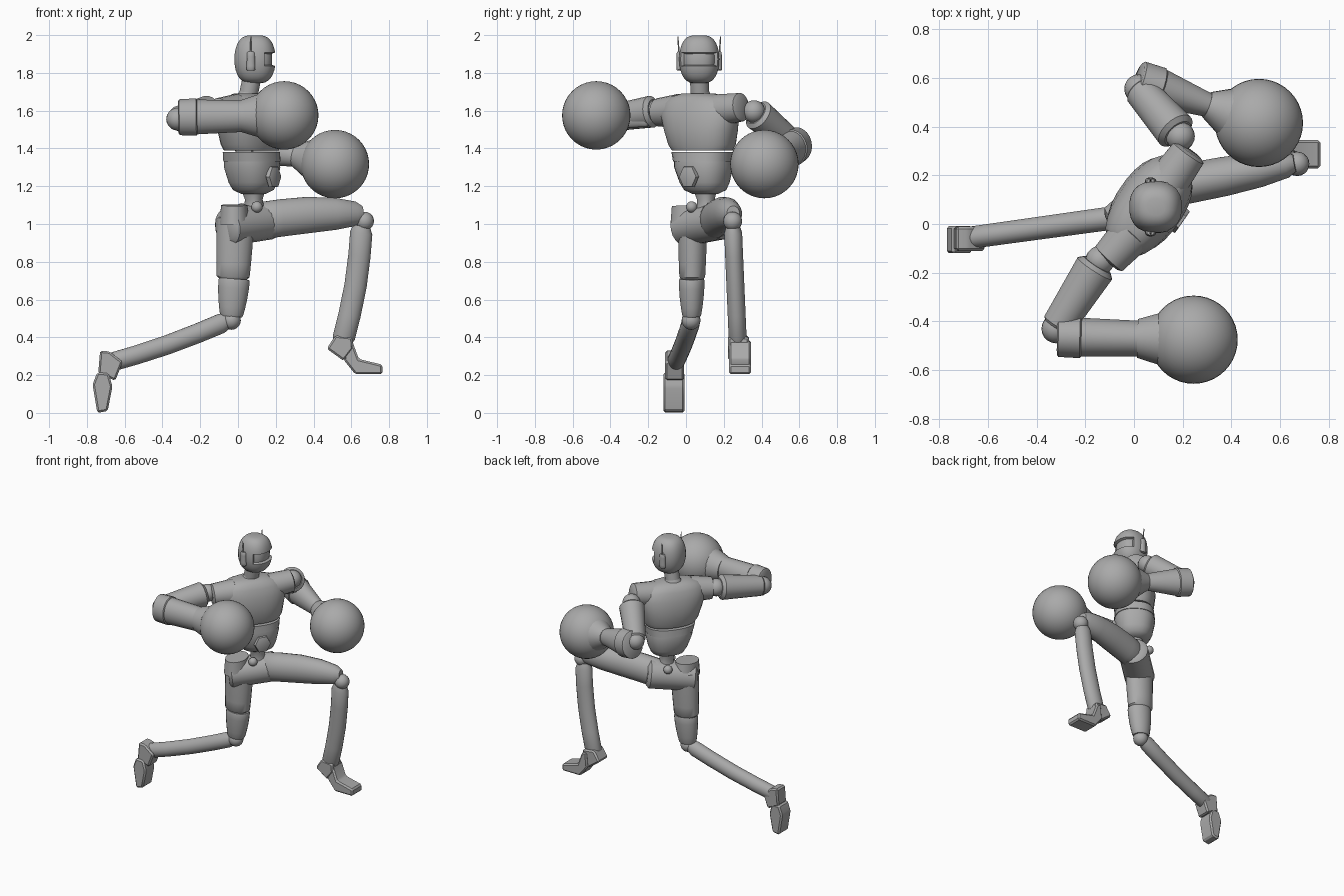
import bpy, bmesh
from math import cos, sin, pi, radians, copysign
from mathutils import Vector

cube = bpy.data.objects.get("Cube")
if cube:
    bpy.data.objects.remove(cube, do_unlink=True)

grey = bpy.data.materials.new("plain_grey")
grey.use_nodes = True
grey.diffuse_color = (.4, .4, .4, 1)
shader = grey.node_tree.nodes["Principled BSDF"]
shader.inputs["Base Color"].default_value = grey.diffuse_color

ACROSS = Vector((1, 0, 0))
UP = Vector((0, 0, 1))
SHOULDER_LINE = Vector((.57, .82, 0)).normalized()
CHEST_FRONT = SHOULDER_LINE.cross(UP)


def finish(bm, name, angle=40):
    bmesh.ops.recalc_face_normals(bm, faces=bm.faces)
    mesh = bpy.data.meshes.new(name)
    bm.to_mesh(mesh)
    bm.free()
    mesh.materials.append(grey)
    obj = bpy.data.objects.new(name, mesh)
    bpy.context.collection.objects.link(obj)
    bpy.ops.object.select_all(action="DESELECT")
    obj.select_set(True)
    bpy.context.view_layer.objects.active = obj
    bpy.ops.object.shade_smooth_by_angle(angle=radians(angle))


def loft(rings, axis, side, sides=24, power=1):
    """Skin parallel rings, each given as centre, radius along side, other radius."""
    bm = bmesh.new()
    axis = axis.normalized()
    u = (side - axis * side.dot(axis)).normalized()
    v = axis.cross(u)
    loops = []
    for centre, wide, deep in rings:
        loop = []
        for k in range(sides):
            angle = 2 * pi * (k + .5) / sides
            c, s = cos(angle), sin(angle)
            c = copysign(abs(c) ** power, c)
            s = copysign(abs(s) ** power, s)
            loop.append(bm.verts.new(centre + u * wide * c + v * deep * s))
        loops.append(loop)
    for low, high in zip(loops, loops[1:]):
        for k in range(sides):
            n = (k + 1) % sides
            bm.faces.new((low[k], low[n], high[n], high[k]))
    bm.faces.new(loops[0])
    bm.faces.new(loops[-1])
    bmesh.ops.recalc_face_normals(bm, faces=bm.faces)
    return bm


def limb(name, start, end, r_start, r_end, flat=1, side=UP, taper=1, ends=.75,
         bow=Vector(), sides=20):
    """Tapered tube with softened ends and an optional bow in the middle."""
    start, end = Vector(start), Vector(end)
    rings = []
    for t in (0, .06, .25, .5, .75, .94, 1):
        r = r_start + (r_end - r_start) * t ** taper
        if t in (0, 1):
            r *= ends
        rings.append((start.lerp(end, t) + bow * sin(pi * t), r, r * flat))
    finish(loft(rings, end - start, side, sides), name)


def torso(name, profile):
    """Stack rings (height, half width, half depth) along the leaning spine."""
    hip, neck = Vector((.08, .1, 1.2)), Vector((.055, .065, 1.7))
    rings = [(hip.lerp(neck, 2 * (z - hip.z)), w, d) for z, w, d in profile]
    finish(loft(rings, UP, SHOULDER_LINE, sides=28, power=.85), name)


def ball(name, centre, radius, segments=20):
    bm = bmesh.new()
    bmesh.ops.create_uvsphere(bm, u_segments=segments, v_segments=segments // 2, radius=radius)
    bmesh.ops.translate(bm, vec=centre, verts=bm.verts)
    finish(bm, name)


def slab(name, middle, width, profile):
    """Extrude a side profile (x, z) across y and chamfer it."""
    bm = bmesh.new()
    face = bm.faces.new([bm.verts.new((x, middle - width / 2, z)) for x, z in profile])
    out = bmesh.ops.extrude_face_region(bm, geom=[face])
    moved = [g for g in out["geom"] if isinstance(g, bmesh.types.BMVert)]
    bmesh.ops.translate(bm, vec=(0, width, 0), verts=moved)
    bmesh.ops.bevel(bm, geom=bm.edges[:], offset=.01, segments=1, affect="EDGES")
    finish(bm, name, angle=30)


# Head: squarish ellipsoid with a recessed visor
skull = Vector((.09, .07, 1.872))
turns = [pi * (k / 20 - .5) for k in range(1, 20)]
rings = [(skull + UP * .128 * sin(a), .11 * cos(a) ** .6, .107 * cos(a) ** .6) for a in turns]
head = loft(rings, UP, ACROSS, power=.85)
visor = [f for f in head.faces
         if abs(f.calc_center_median().z - skull.z) < .045 and f.normal.x > .45]
for depth in (0, -.018):
    bmesh.ops.inset_region(head, faces=visor, thickness=.004, depth=depth)
finish(head, "head", angle=35)

# Ear pods and antennas
for label, out in (("right", -1), ("left", 1)):
    ear = skull + Vector((-.022, .105 * out, 0))
    limb(label + "_ear_pod", ear - UP * .06, ear + UP * .04, .024, .02, .7, ACROSS)
    limb(label + "_antenna", ear, ear + Vector((0, .008 * out, .12)), .005, .003, side=ACROSS)

# Neck and collar
limb("neck", (.05, .075, 1.66), (.075, .07, 1.78), .05, .05, side=ACROSS, ends=1)
limb("collar", (.05, .075, 1.65), (.06, .075, 1.71), .07, .045, side=ACROSS, ends=1)

# Chest, rib band, abdomen and waist
torso("chest", [(1.39, .17, .12), (1.42, .19, .13), (1.5, .21, .14), (1.58, .23, .13),
                (1.64, .21, .11), (1.67, .17, .09), (1.69, .1, .06)])
torso("rib_band", [(1.33, .16, .136), (1.38, .17, .13)])
torso("abdomen", [(1.16, .07, .06), (1.18, .11, .1), (1.22, .13, .12), (1.3, .155, .136),
                  (1.34, .155, .13)])
torso("waist", [(1, .08, .07), (1.08, .05, .05), (1.13, .045, .045), (1.18, .06, .06)])

# Hexagonal belly plate
belly = Vector((.08, .09, 1.25)) + CHEST_FRONT * .12
limb("belly_plate", belly, belly + CHEST_FRONT * .025, .064, .06, .9, ends=.95, sides=6)

# Shoulder pads
limb("left_shoulder_pad", (.13, .16, 1.6), (.23, .3, 1.62), .087, .075)
limb("right_shoulder_pad", (0, -.03, 1.6), (-.11, -.15, 1.59), .09, .075)


def arm(label, shoulder, elbow, cap, glove, wrist_radius):
    shoulder, elbow, cap, glove = map(Vector, (shoulder, elbow, cap, glove))
    reach = (glove - cap).normalized()
    wrist = glove - reach * .23
    cap_end = cap + reach * .1
    ball(label + "_shoulder_joint", shoulder, .06)
    limb(label + "_upper_arm", shoulder.lerp(elbow, .06), elbow, .086, .068)
    ball(label + "_elbow", elbow, .06)
    limb(label + "_elbow_cap", cap, cap_end, .096, .1, .87, ends=.9)
    limb(label + "_forearm", cap_end, wrist, .093, wrist_radius, .87, ends=1)
    limb(label + "_cuff", wrist, glove - reach * .12, wrist_radius, .12, .95, ends=1)
    ball(label + "_glove", glove, .181, segments=40)


# Arms and round gloves
arm("right", (-.14, -.15, 1.6), (-.32, -.43, 1.555), (-.315, -.463, 1.565),
    (.245, -.475, 1.575), .085)
arm("left", (.19, .36, 1.595), (.02, .555, 1.435), (.015, .59, 1.42),
    (.513, .415, 1.317), .058)
limb("right_upper_arm_panel", (-.12, -.2, 1.56), (-.22, -.37, 1.55), .045, .045, .5)

# Pelvis, hip pins and raised left thigh
limb("pelvis", (-.07, -.02, .98), (.18, .2, 1.02), .1, .1)
limb("left_thigh", (.08, .14, 1.01), (.66, .25, 1.055), .1, .055, .84, taper=4,
     bow=UP * .015)
ball("left_hip_pin", (.02, .18, 1.08), .03)
ball("right_hip_pin", (.1, .03, 1.09), .03)

# Supporting right thigh with hip flange and lower sleeve
limb("right_hip_flange", (-.02, .02, 1), (-.02, .015, 1.1), .08, .07, 1.3, ACROSS, ends=1)
limb("right_thigh", (-.012, .035, 1.05), (-.027, .033, .7), .1, .087, .78, ACROSS, taper=2)
limb("right_thigh_sleeve", (-.02, .03, .71), (-.035, .03, .51), .084, .06, .82, ACROSS,
     taper=2, ends=.95)

# Knees and shins
ball("right_knee", (-.035, .027, .49), .05)
ball("left_knee", (.67, .247, 1.015), .05)
limb("right_shin", (-.05, .03, .49), (-.7, -.06, .26), .053, .05, .92, bow=UP * -.015)
limb("left_shin", (.655, .248, .99), (.55, .275, .36), .06, .06, .8, ACROSS,
     bow=ACROSS * .02)

# Heels and feet
slab("right_heel", -.06, .1, [(-.73, .33), (-.68, .325), (-.61, .27), (-.65, .17), (-.74, .21)])
slab("right_foot", -.064, .112, [(-.77, .15), (-.745, .215), (-.685, .21), (-.665, .14),
                                 (-.69, .01), (-.745, 0)])
slab("left_heel", .278, .11, [(.47, .34), (.515, .41), (.605, .4), (.61, .34), (.56, .275)])
slab("left_foot", .286, .116, [(.57, .385), (.605, .38), (.64, .285), (.765, .255),
                               (.765, .205), (.62, .205), (.56, .28)])
